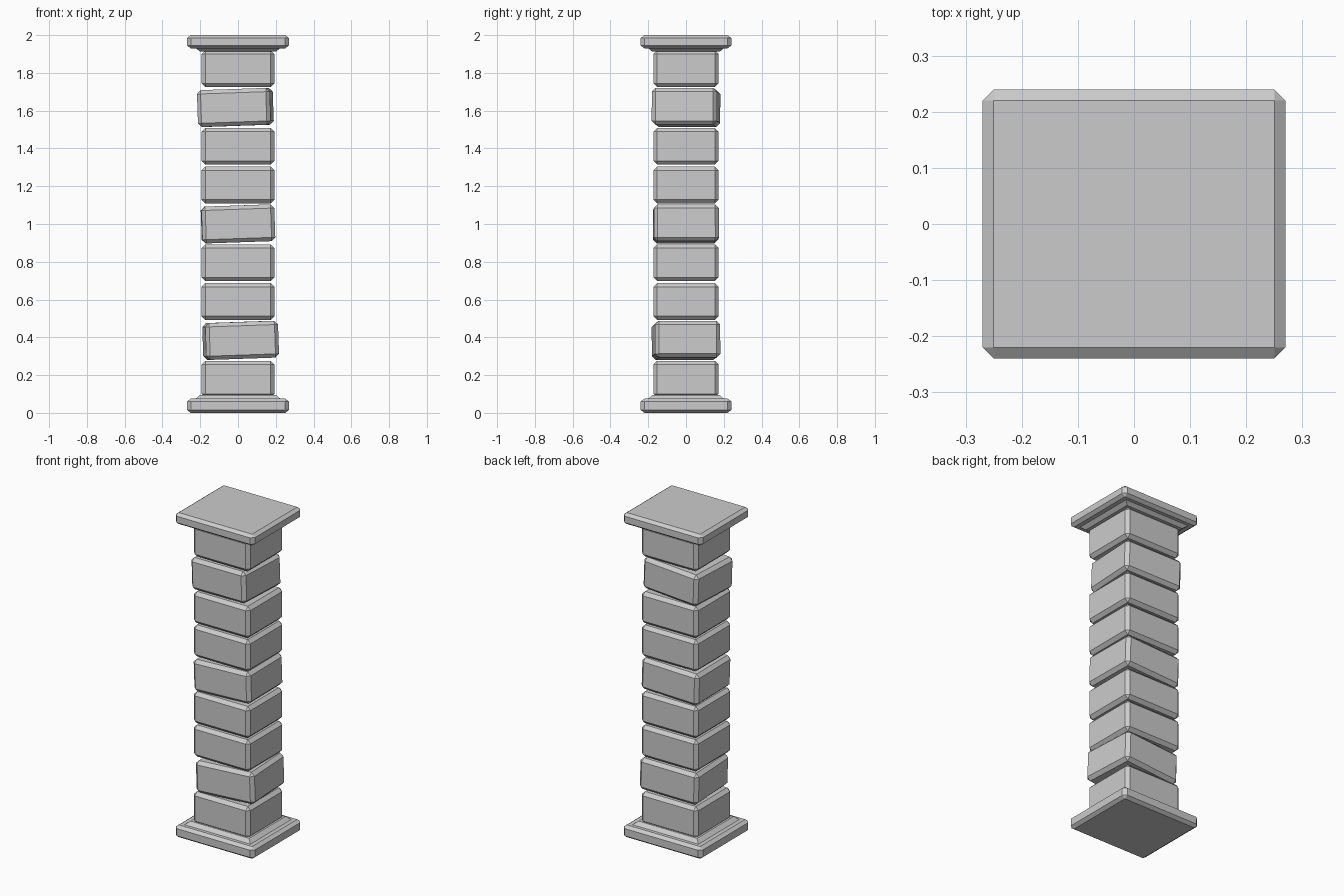
import bpy, bmesh
from math import radians
from mathutils import Matrix, Euler

if "Cube" in bpy.data.objects:
    bpy.data.objects.remove(bpy.data.objects["Cube"])


def make_object(name, bm):
    mesh = bpy.data.meshes.new(name)
    bmesh.ops.recalc_face_normals(bm, faces=bm.faces)
    bm.to_mesh(mesh)
    bm.free()
    obj = bpy.data.objects.new(name, mesh)
    bpy.context.collection.objects.link(obj)
    return obj


def chamfered_box(name, size, loc, rot=(0, 0, 0), chamfer=0.02, squash=1.0):
    """Box with flat chamfers; squash thins the chamfer vertically."""
    bm = bmesh.new()
    bmesh.ops.create_cube(bm, size=1)
    bmesh.ops.scale(bm, vec=(size[0], size[1], size[2] / squash), verts=bm.verts)
    bmesh.ops.bevel(bm, geom=bm.edges[:], offset=chamfer, segments=1,
                    profile=0.5, affect='EDGES')
    bmesh.ops.scale(bm, vec=(1, 1, squash), verts=bm.verts)
    turn = Euler([radians(a) for a in rot]).to_matrix().to_4x4()
    bm.transform(Matrix.Translation(loc) @ turn)
    return make_object(name, bm)


def sloped_trim(name, z_wide, z_narrow):
    """Sloping collar between a slab and the shaft."""
    bm = bmesh.new()
    rings = []
    for hx, hy, z in ((0.23, 0.205, z_wide), (0.2, 0.178, z_narrow)):
        rings.append([bm.verts.new((sx * hx, sy * hy, z))
                      for sx, sy in ((-1, -1), (1, -1), (1, 1), (-1, 1))])
    low, high = rings
    bm.faces.new(low)
    bm.faces.new(high)
    for i in range(4):
        j = (i + 1) % 4
        bm.faces.new((low[i], low[j], high[j], high[i]))
    return make_object(name, bm)


# base and capital slabs with their collars
chamfered_box("base_slab", (0.54, 0.48, 0.075), (0, 0, 0.0375), squash=0.75)
chamfered_box("capital_slab", (0.54, 0.48, 0.07), (0, 0, 1.965), squash=0.75)
sloped_trim("base_collar", 0.07, 0.096)
sloped_trim("capital_collar", 1.935, 1.912)

# stacked shaft blocks, three of them knocked askew: (x shift, y tilt, z turn)
askew = {1: (0.014, -2, 3), 4: (0, -2, 0.7), 7: (-0.014, -2, -3)}
for i in range(9):
    dx, tilt, turn = askew.get(i, (0, 0, 0))
    chamfered_box(f"shaft_block_{i + 1}", (0.386, 0.345, 0.195),
                  (dx, 0, 0.1785 + 0.2055 * i), (0, tilt, turn))
